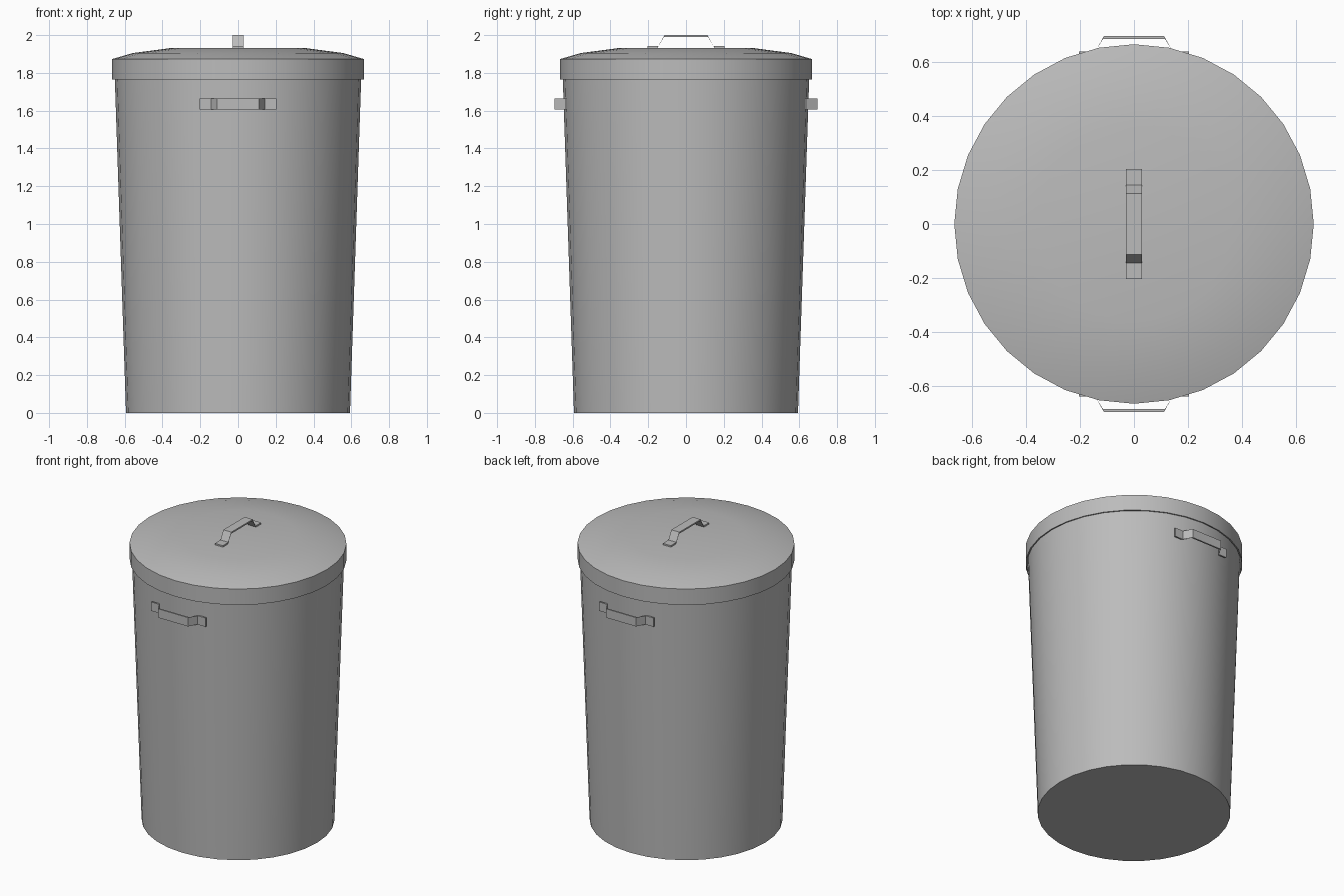
import bpy, bmesh, math
from mathutils import Matrix

cube = bpy.data.objects.get("Cube")
if cube:
    bpy.data.objects.remove(cube)

SIDES = 32
grey = bpy.data.materials.new("galvanised grey")
grey.use_nodes = True
colour = (0.50, 0.50, 0.50, 1)
grey.diffuse_color = colour
grey.node_tree.nodes["Principled BSDF"].inputs["Base Color"].default_value = colour


def finish(name, bm):
    """Turn a bmesh into a named, smooth-shaded object."""
    bmesh.ops.remove_doubles(bm, verts=bm.verts, dist=1e-5)
    bmesh.ops.recalc_face_normals(bm, faces=bm.faces)
    mesh = bpy.data.meshes.new(name)
    bm.to_mesh(mesh)
    bm.free()
    mesh.materials.append(grey)
    obj = bpy.data.objects.new(name, mesh)
    bpy.context.collection.objects.link(obj)
    bpy.ops.object.select_all(action="DESELECT")
    obj.select_set(True)
    bpy.context.view_layer.objects.active = obj
    bpy.ops.object.shade_smooth_by_angle(angle=math.radians(30))
    return obj


def lathe(name, profile):
    """Spin a (radius, height) profile around the z axis."""
    bm = bmesh.new()
    verts = [bm.verts.new((r, 0, z)) for r, z in profile]
    edges = [bm.edges.new(pair) for pair in zip(verts, verts[1:])]
    bmesh.ops.spin(bm, geom=verts + edges, cent=(0, 0, 0), axis=(0, 0, 1),
                   angle=math.tau, steps=SIDES, use_merge=True)
    return finish(name, bm)


def handle(name, matrix, mid, width=0.06, thick=0.01):
    """Bent metal strap: runs along x, rises in z, width along y."""
    foot, bend, top, rise = 0.205, mid + 0.034, mid, 0.067
    half = [(foot, 0), (bend, 0), (top, rise - thick)]
    lower = half + [(-x, z) for x, z in reversed(half)]
    half = [(foot, thick), (bend - 0.006, thick), (top - 0.003, rise)]
    upper = half + [(-x, z) for x, z in reversed(half)]
    bm = bmesh.new()
    low = [bm.verts.new((x, -width / 2, z)) for x, z in lower]
    up = [bm.verts.new((x, -width / 2, z)) for x, z in upper]
    strip = [bm.faces.new((low[i], low[i + 1], up[i + 1], up[i]))
             for i in range(len(low) - 1)]
    moved = bmesh.ops.extrude_face_region(bm, geom=strip, use_keep_orig=True)["geom"]
    bmesh.ops.translate(bm, vec=(0, width, 0),
                        verts=[v for v in moved if isinstance(v, bmesh.types.BMVert)])
    bm.transform(matrix)
    return finish(name, bm)


# Tapered can with a thin wall and a closed floor
lathe("can_body", [(0, 0), (0.593, 0), (0.655, 1.85), (0.643, 1.85),
                   (0.582, 0.02), (0, 0.02)])

# Shallow domed lid with a downturned rim
lathe("lid", [(0, 1.932), (0.36, 1.931), (0.557, 1.905), (0.667, 1.873),
              (0.667, 1.765), (0.659, 1.765), (0.659, 1.862), (0, 1.915)])

# Carrying strap on top of the lid
handle("lid_handle", Matrix.Translation((0, 0, 1.933)) @ Matrix.Rotation(math.pi / 2, 4, "Z"),
       mid=0.117)

# Matching straps on the front and back of the can
for name, turn in (("front_handle", 0), ("back_handle", math.pi)):
    place = (Matrix.Rotation(turn, 4, "Z") @ Matrix.Translation((0, -0.63, 1.635))
             @ Matrix.Rotation(math.pi / 2, 4, "X"))
    handle(name, place, mid=0.115)
